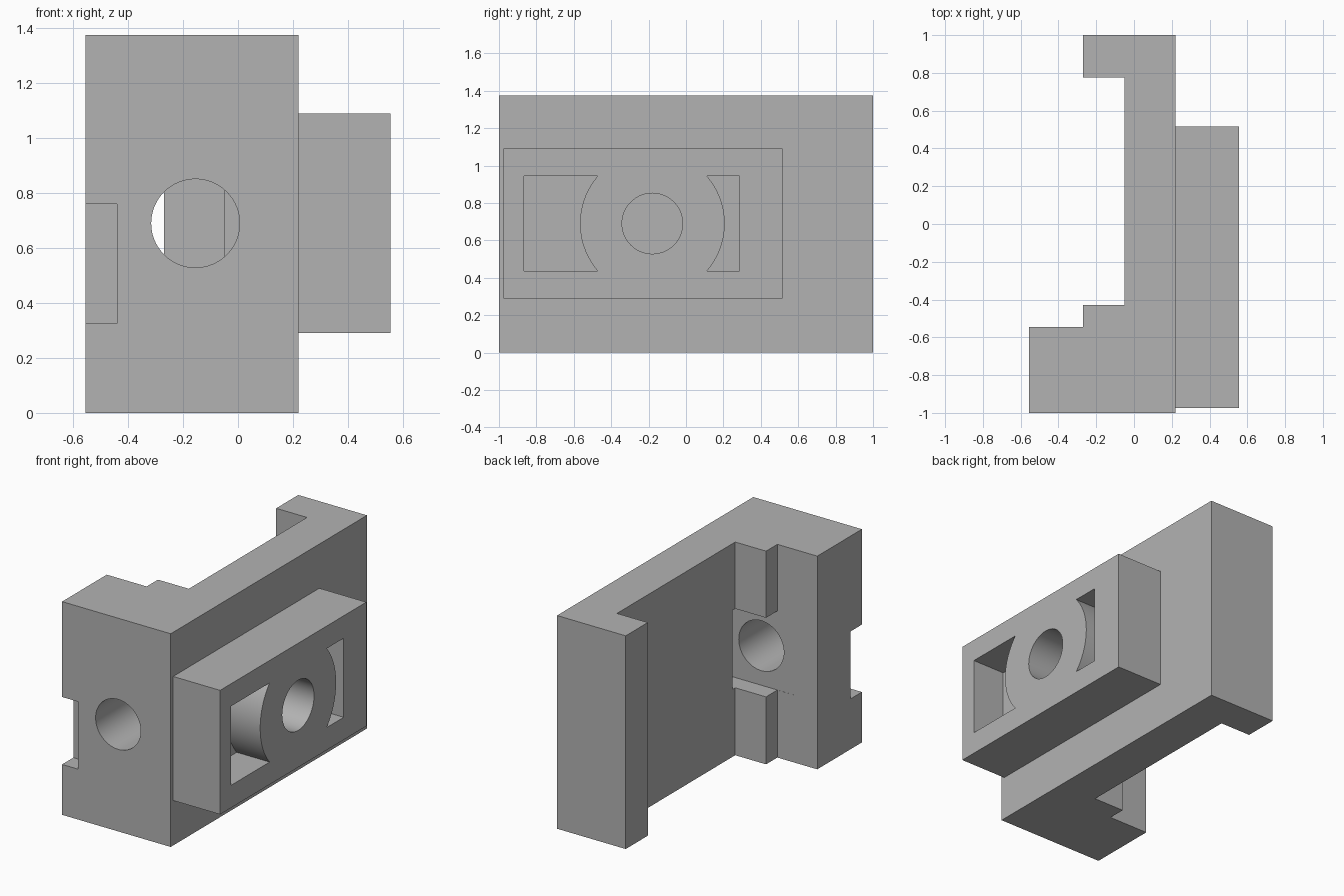
import bpy, bmesh, math
from mathutils import Matrix

if "Cube" in bpy.data.objects:
    bpy.data.objects.remove(bpy.data.objects["Cube"])

grey = bpy.data.materials.new("plain grey")
grey.diffuse_color = (0.45, 0.45, 0.45, 1)
grey.use_nodes = True
grey.node_tree.nodes["Principled BSDF"].inputs["Base Color"].default_value = grey.diffuse_color


def finish(bm, name):
    bmesh.ops.recalc_face_normals(bm, faces=bm.faces)
    me = bpy.data.meshes.new(name)
    bm.to_mesh(me)
    bm.free()
    ob = bpy.data.objects.new(name, me)
    me.materials.append(grey)
    bpy.context.collection.objects.link(ob)
    return ob


def box(name, x, y, z):
    bm = bmesh.new()
    bmesh.ops.create_cube(bm, size=1)
    for v in bm.verts:
        v.co = [r[0] if c < 0 else r[1] for c, r in zip(v.co, (x, y, z))]
    return finish(bm, name)


def cylinder(name, axis, center, r1, r2, length):
    bm = bmesh.new()
    bmesh.ops.create_cone(bm, cap_ends=True, segments=64, radius1=r1, radius2=r2, depth=length)
    turn = Matrix.Rotation(math.pi / 2, 4, 'Y') if axis == 'x' else Matrix.Rotation(-math.pi / 2, 4, 'X')
    bmesh.ops.transform(bm, matrix=Matrix.Translation(center) @ turn, verts=bm.verts)
    return finish(bm, name)


def combine(ob, other, operation):
    mod = ob.modifiers.new(other.name, 'BOOLEAN')
    mod.operation, mod.solver, mod.object = operation, 'EXACT', other
    bpy.context.view_layer.objects.active = ob
    bpy.ops.object.modifier_apply(modifier=mod.name)
    bpy.data.objects.remove(other)


# C-shaped body, extruded upward from its plan outline
outline = [(-.555, -1), (.22, -1), (.22, 1), (-.27, 1), (-.27, .775), (-.05, .775),
           (-.05, -.43), (-.27, -.43), (-.27, -.545), (-.555, -.545)]
bm = bmesh.new()
base = bm.faces.new([bm.verts.new((x, y, 0)) for x, y in outline])
top = bmesh.ops.extrude_face_region(bm, geom=[base])
bmesh.ops.translate(bm, vec=(0, 0, 1.375), verts=[g for g in top["geom"] if isinstance(g, bmesh.types.BMVert)])
body = finish(bm, "body")

# Raised side pad
combine(body, box("side_pad", (.1, .555), (-.975, .515), (.29, 1.09)), 'UNION')

# Pad pocket that leaves a round boss in the middle
pocket = box("pad_pocket", (.32, .7), (-.865, .285), (.435, .945))
combine(pocket, cylinder("boss", 'x', (.5, -.18, .69), .387, .387, 1), 'DIFFERENCE')
combine(body, pocket, 'DIFFERENCE')

# Blind hole through the boss
combine(body, cylinder("boss_hole", 'x', (.4, -.18, .69), .162, .162, .6), 'DIFFERENCE')

# Corner notch, inner recess and the long front hole
combine(body, box("corner_notch", (-.7, -.44), (-1.2, -.885), (.325, .76)), 'DIFFERENCE')
combine(body, box("inner_recess", (-.4, .05), (-.546, -.4), (.435, .945)), 'DIFFERENCE')
combine(body, cylinder("front_hole", 'y', (-.155, -.78, .69), .161, .161, .6), 'DIFFERENCE')

# Smooth hole walls, keep hard edges
body.select_set(True)
bpy.context.view_layer.objects.active = body
bpy.ops.object.shade_smooth_by_angle(angle=math.radians(30))
